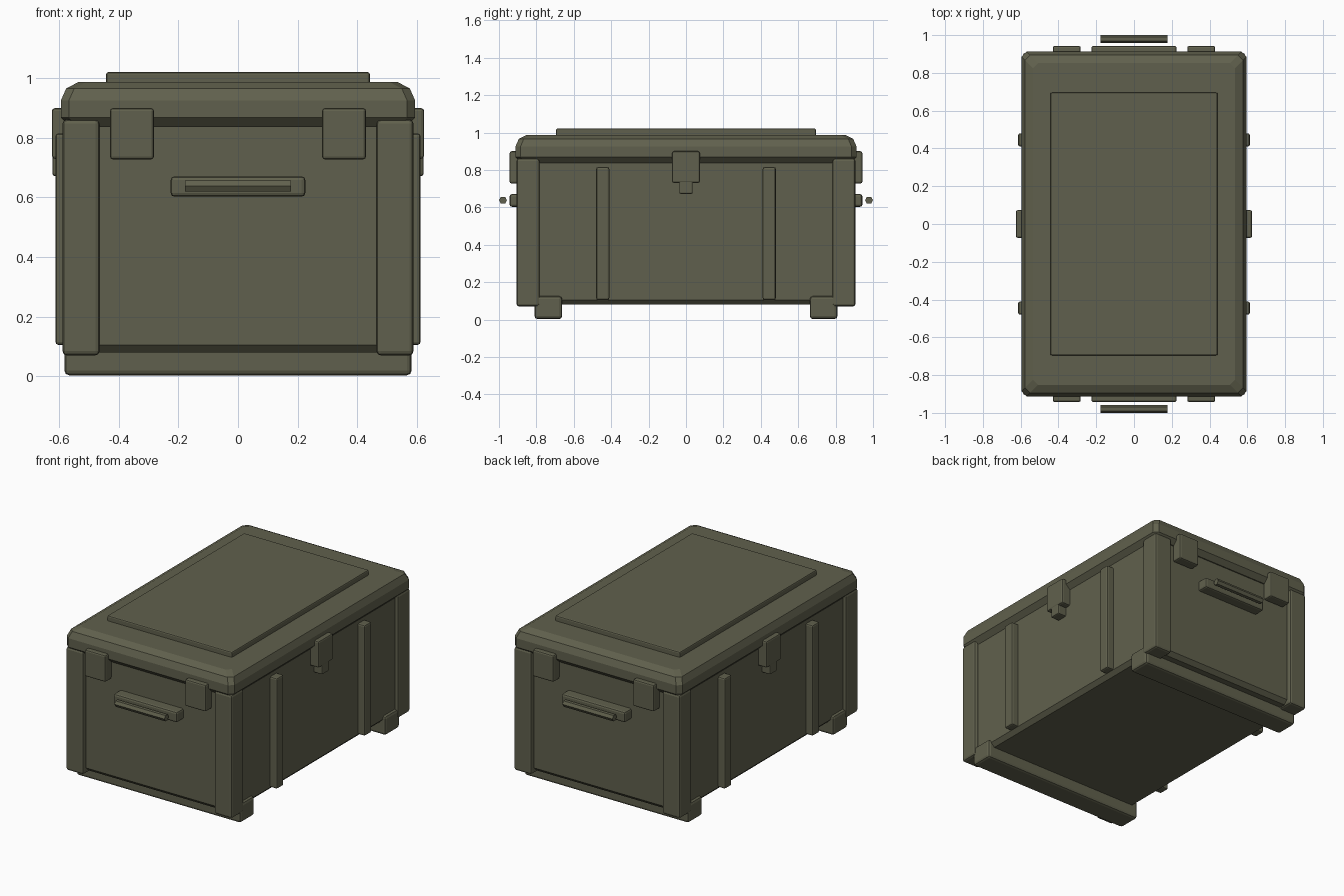
import bpy, bmesh, math
from mathutils import Matrix

if "Cube" in bpy.data.objects:
    bpy.data.objects.remove(bpy.data.objects["Cube"])

olive = bpy.data.materials.new("olive_drab")
olive.diffuse_color = (0.118, 0.118, 0.074, 1)
olive.use_nodes = True
olive.node_tree.nodes["Principled BSDF"].inputs["Base Color"].default_value = olive.diffuse_color


def finish(name, bm):
    bmesh.ops.recalc_face_normals(bm, faces=bm.faces)
    mesh = bpy.data.meshes.new(name)
    bm.to_mesh(mesh)
    bm.free()
    mesh.materials.append(olive)
    ob = bpy.data.objects.new(name, mesh)
    bpy.context.collection.objects.link(ob)
    return ob


def box(name, x, y, z, bevel, segments=2):
    """Bevelled box from (min, max) ranges."""
    bm = bmesh.new()
    bmesh.ops.create_cube(bm, size=1)
    for v in bm.verts:
        for i, r in enumerate((x, y, z)):
            v.co[i] = max(r) if v.co[i] > 0 else min(r)
    bmesh.ops.bevel(bm, geom=bm.edges[:], offset=bevel, segments=segments,
                    profile=0.5, affect='EDGES')
    return finish(name, bm)


# Main body
box("body", (-0.565, 0.565), (-0.875, 0.875), (0.08, 0.87), 0.025, 1)

# Lid: chamfered rectangle lofted through (inset, height) rings
bm = bmesh.new()
rings = []
for inset, z in ((0.03, 0.838), (0, 0.868), (0, 0.925), (0.018, 0.966), (0.06, 0.988)):
    a, b, c = 0.595 - inset, 0.912 - inset, 0.027
    pts = [(a, b - c), (a - c, b), (c - a, b), (-a, b - c),
           (-a, c - b), (c - a, -b), (a - c, -b), (a, c - b)]
    rings.append([bm.verts.new((px, py, z)) for px, py in pts])
for lo, hi in zip(rings, rings[1:]):
    for i in range(8):
        j = (i + 1) % 8
        bm.faces.new((lo[i], lo[j], hi[j], hi[i]))
bm.faces.new(rings[0])
bm.faces.new(rings[-1])
finish("lid", bm)

# Raised panel on the lid
box("lid_panel", (-0.443, 0.443), (-0.695, 0.695), (0.975, 1.021), 0.008)

for sx in (-1, 1):
    for sy in (-1, 1):
        # Corner posts
        box("corner_post", (sx * 0.465, sx * 0.589), (sy * 0.783, sy * 0.906), (0.07, 0.862), 0.014)
        # Side ribs
        box("side_rib", (sx * 0.545, sx * 0.613), (sy * 0.41, sy * 0.48), (0.105, 0.815), 0.01)
        # Lid clasps on the ends
        box("end_clasp", (sx * 0.282, sx * 0.43), (sy * 0.875, sy * 0.943), (0.728, 0.9), 0.01)
    # Side latch and its tongue
    box("side_latch", (sx * 0.555, sx * 0.625), (-0.074, 0.074), (0.73, 0.9), 0.01)
    box("latch_tongue", (sx * 0.555, sx * 0.623), (-0.036, 0.036), (0.672, 0.76), 0.008)

for sy in (-1, 1):
    # Skids across the underside
    box("skid", (-0.583, 0.583), (sy * 0.662, sy * 0.81), (0.003, 0.125), 0.016)
    # Handle mount and six-sided grip bar
    box("handle_mount", (-0.226, 0.226), (sy * 0.865, sy * 0.943), (0.603, 0.671), 0.012)
    bm = bmesh.new()
    bmesh.ops.create_cone(bm, cap_ends=True, segments=6, radius1=0.0215, radius2=0.0215, depth=0.355)
    # turn the bar along x with its corners pointing outward in y
    bmesh.ops.rotate(bm, verts=bm.verts, matrix=Matrix.Rotation(math.radians(90), 3, 'Y'))
    top = max(v.co.z for v in bm.verts)
    if top > 0.02:
        bmesh.ops.rotate(bm, verts=bm.verts, matrix=Matrix.Rotation(math.radians(30), 3, 'X'))
    bmesh.ops.translate(bm, verts=bm.verts, vec=(0, sy * 0.9785, 0.638))
    finish("handle_bar", bm)
